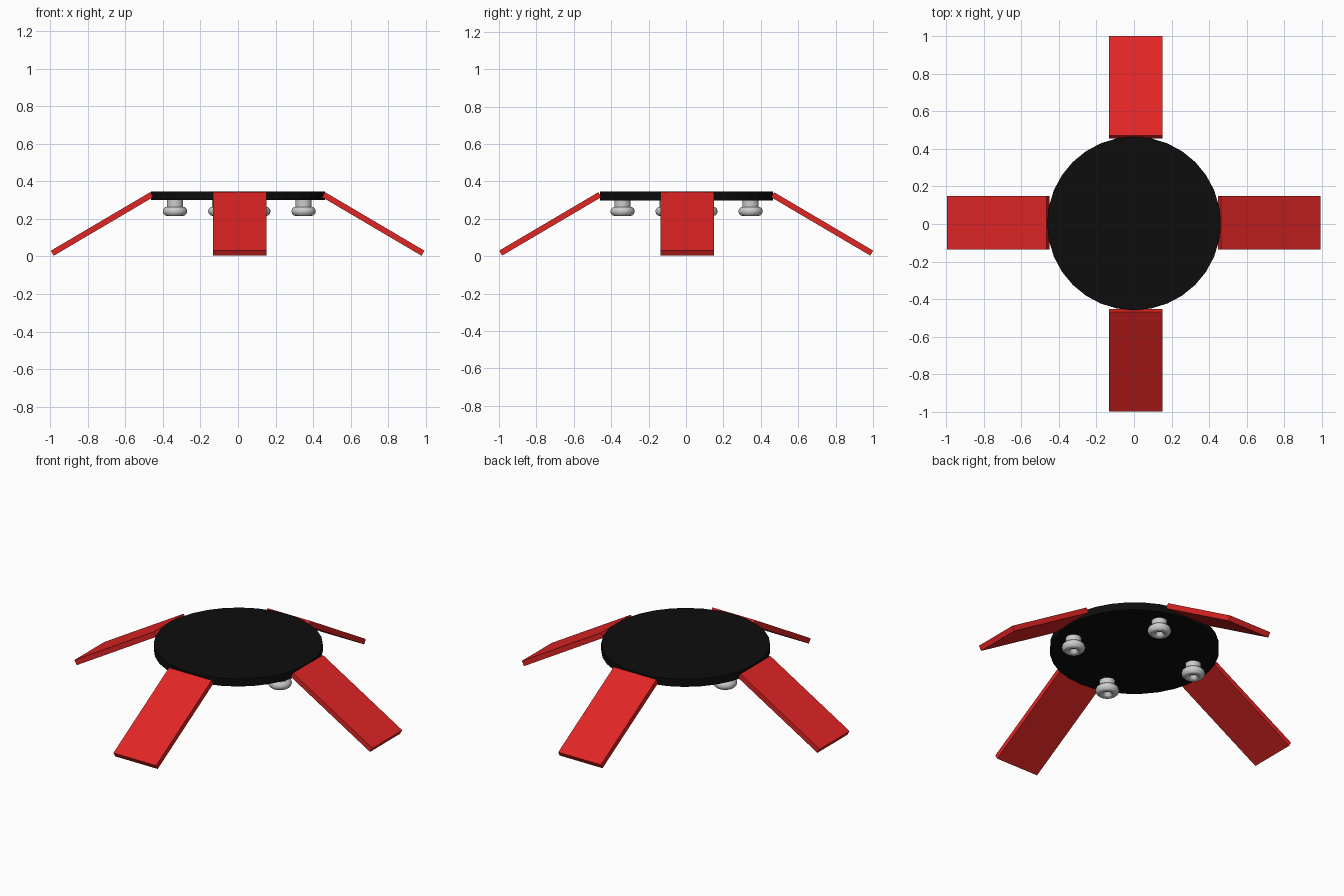
import bpy
from math import radians, cos, sin
from mathutils import Matrix

if "Cube" in bpy.data.objects:
    bpy.data.objects.remove(bpy.data.objects["Cube"])


def material(name, color):
    m = bpy.data.materials.new(name)
    m.diffuse_color = (*color, 1)
    m.use_nodes = True
    m.node_tree.nodes["Principled BSDF"].inputs["Base Color"].default_value = m.diffuse_color
    return m


def finish(name, mat=None):
    ob = bpy.context.object
    ob.name = name
    if mat:
        ob.data.materials.append(mat)
    return ob


black = material("black", (0.004, 0.004, 0.004))
red = material("red", (0.75, 0.018, 0.018))

# Round body plate
bpy.ops.mesh.primitive_cylinder_add(vertices=32, radius=0.462, depth=0.046,
                                    location=(0.0, 0.003, 0.322))
finish("body_plate", black)

# Four flat arms sloping down from the rim
arms = [("right_arm", 0, (0.720, 0.006)), ("back_arm", 90, (0.010, 0.728)),
        ("left_arm", 180, (-0.724, 0.006)), ("front_arm", 270, (0.010, -0.726))]
for name, angle, (x, y) in arms:
    bpy.ops.mesh.primitive_cube_add(size=1)
    ob = finish(name, red)
    ob.data.transform(Matrix.Translation((x, y, 0.173))
                      @ Matrix.Rotation(radians(angle), 4, 'Z')
                      @ Matrix.Rotation(radians(30.5), 4, 'Y')
                      @ Matrix.Diagonal((0.615, 0.285, 0.031, 1)))

# Four feet under the plate: a short stem with a ring around its end
for i in range(4):
    a = radians(-16.5 + 90 * i)
    x, y = 0.007 + 0.357 * cos(a), 0.003 + 0.357 * sin(a)
    bpy.ops.mesh.primitive_cylinder_add(vertices=32, radius=0.043, depth=0.065,
                                        location=(x, y, 0.2725))
    finish(f"foot_stem_{i + 1}")
    bpy.ops.object.shade_smooth_by_angle()
    bpy.ops.mesh.primitive_torus_add(major_segments=32, minor_segments=12,
                                     major_radius=0.040, minor_radius=0.025,
                                     location=(x, y, 0.240))
    finish(f"foot_ring_{i + 1}")
    bpy.ops.object.shade_smooth_by_angle()
